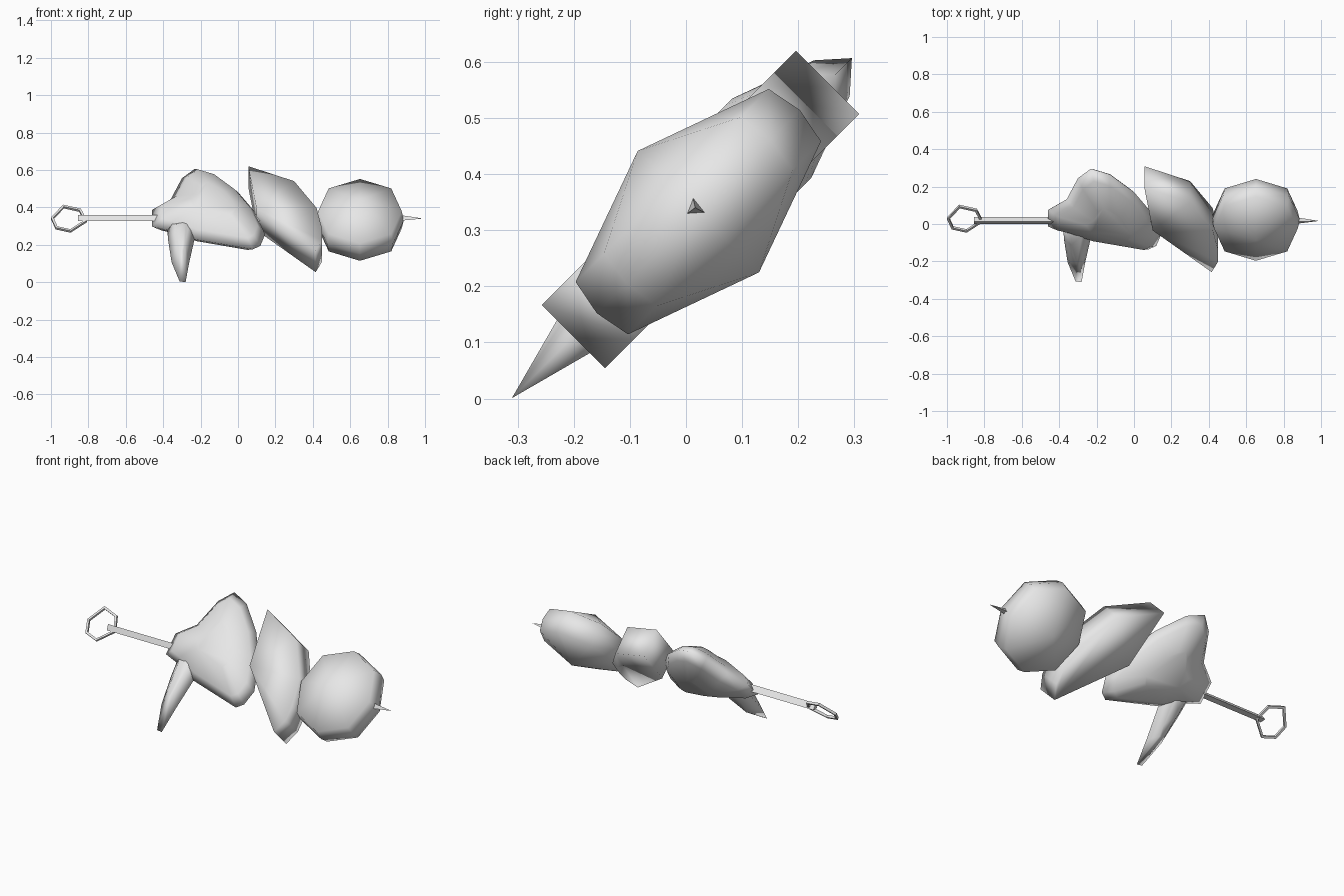
import bpy, bmesh, math
from mathutils import Matrix, Vector

cube = bpy.data.objects.get("Cube")
if cube:
    bpy.data.objects.remove(cube, do_unlink=True)

grey = bpy.data.materials.new("light_grey")
grey.use_nodes = True
grey.diffuse_color = (0.8, 0.8, 0.8, 1)
grey.node_tree.nodes["Principled BSDF"].inputs["Base Color"].default_value = (0.8, 0.8, 0.8, 1)

# The whole skewer leans back by 45 degrees about its length
TILT = Matrix.Translation((0, 0.022, 0.333)) @ Matrix.Rotation(math.pi / 4, 4, "X")


def finish(name, bm, smooth=True):
    bmesh.ops.recalc_face_normals(bm, faces=bm.faces[:])
    bm.transform(TILT)
    for f in bm.faces:
        f.smooth = smooth
    mesh = bpy.data.meshes.new(name)
    bm.to_mesh(mesh)
    bm.free()
    mesh.materials.append(grey)
    ob = bpy.data.objects.new(name, mesh)
    bpy.context.collection.objects.link(ob)


def bridge(bm, a, b):
    for i in range(len(a)):
        j = (i + 1) % len(a)
        bm.faces.new((a[i], a[j], b[j], b[i]))


def slab(name, outline, centre, layers, pole=None):
    """Stack scaled copies of an outline through the thickness, then cap."""
    bm = bmesh.new()
    c = Vector(centre)
    rings = []
    for scale, w in layers:
        pts = [c + (Vector(p) - c) * scale for p in outline]
        rings.append([bm.verts.new((p.x, p.y, w)) for p in pts])
    for a, b in zip(rings, rings[1:]):
        bridge(bm, a, b)
    for ring, side in ((rings[0], -1), (rings[-1], 1)):
        if pole:
            tip = bm.verts.new((c.x, c.y, side * pole))
            for i in range(len(ring)):
                bm.faces.new((ring[i], ring[(i + 1) % len(ring)], tip))
        else:
            bm.faces.new(ring)
    finish(name, bm)


# Round piece near the point
octagon = [(0.652 + 0.235 * math.cos(i * math.pi / 4) * (1.06 if i % 2 else 1),
            0.256 * math.sin(i * math.pi / 4)) for i in range(8)]
slab("round_piece", octagon, (0.652, 0),
     [(0.95, -0.066), (1, 0), (0.95, 0.066)], pole=0.153)

# Flat slanted slice in the middle
slab("flat_slice",
     [(0.055, 0.326), (0.30, 0.213), (0.42, 0.01), (0.45, -0.15),
      (0.45, -0.235), (0.415, -0.315), (0.10, 0.0)],
     (0.27, 0), [(1, -0.08), (1, 0.08)])

# Curved body and its tail
slab("curved_body",
     [(-0.46, -0.05), (-0.46, 0.075), (-0.36, 0.155), (-0.30, 0.315),
      (-0.23, 0.387), (-0.13, 0.345), (0.0, 0.21), (0.094, 0.055),
      (0.145, -0.11), (0.12, -0.195), (0.08, -0.223), (-0.24, -0.145),
      (-0.385, -0.075)],
     (-0.12, 0.05),
     [(0.4, -0.1), (0.85, -0.045), (1, 0), (0.85, 0.045), (0.4, 0.1)])
slab("tail",
     [(-0.38, -0.03), (-0.374, -0.15), (-0.355, -0.32), (-0.312, -0.466),
      (-0.28, -0.47), (-0.262, -0.33), (-0.225, -0.10), (-0.25, 0.02)],
     (-0.3, -0.13), [(0.45, -0.05), (1, 0), (0.45, 0.05)])

# Three-sided stick with a sharp point
bm = bmesh.new()
corners = [(0.012, 0.026), (-0.019, 0.012), (0.008, -0.013)]
start, end = [[bm.verts.new((x, u, w)) for u, w in corners] for x in (-0.855, 0.86)]
bridge(bm, start, end)
bm.faces.new(start)
point = bm.verts.new((0.99, 0.001, 0.009))
for i in range(3):
    bm.faces.new((end[i], end[(i + 1) % 3], point))
finish("stick", bm, smooth=False)

# Thin six-sided ring at the handle end
bm = bmesh.new()
ring = [(-1.0, 0.012), (-0.935, 0.108), (-0.84, 0.078),
        (-0.807, -0.01), (-0.895, -0.09), (-0.975, -0.065)]
mid = Vector((-0.905, 0.005))
loops = []
for scale, w in ((1, -0.007), (1, 0.007), (0.86, 0.007), (0.86, -0.007)):
    loops.append([bm.verts.new((*(mid + (Vector(p) - mid) * scale), w)) for p in ring])
for k in range(4):
    bridge(bm, loops[k], loops[(k + 1) % 4])
finish("handle_ring", bm, smooth=False)
